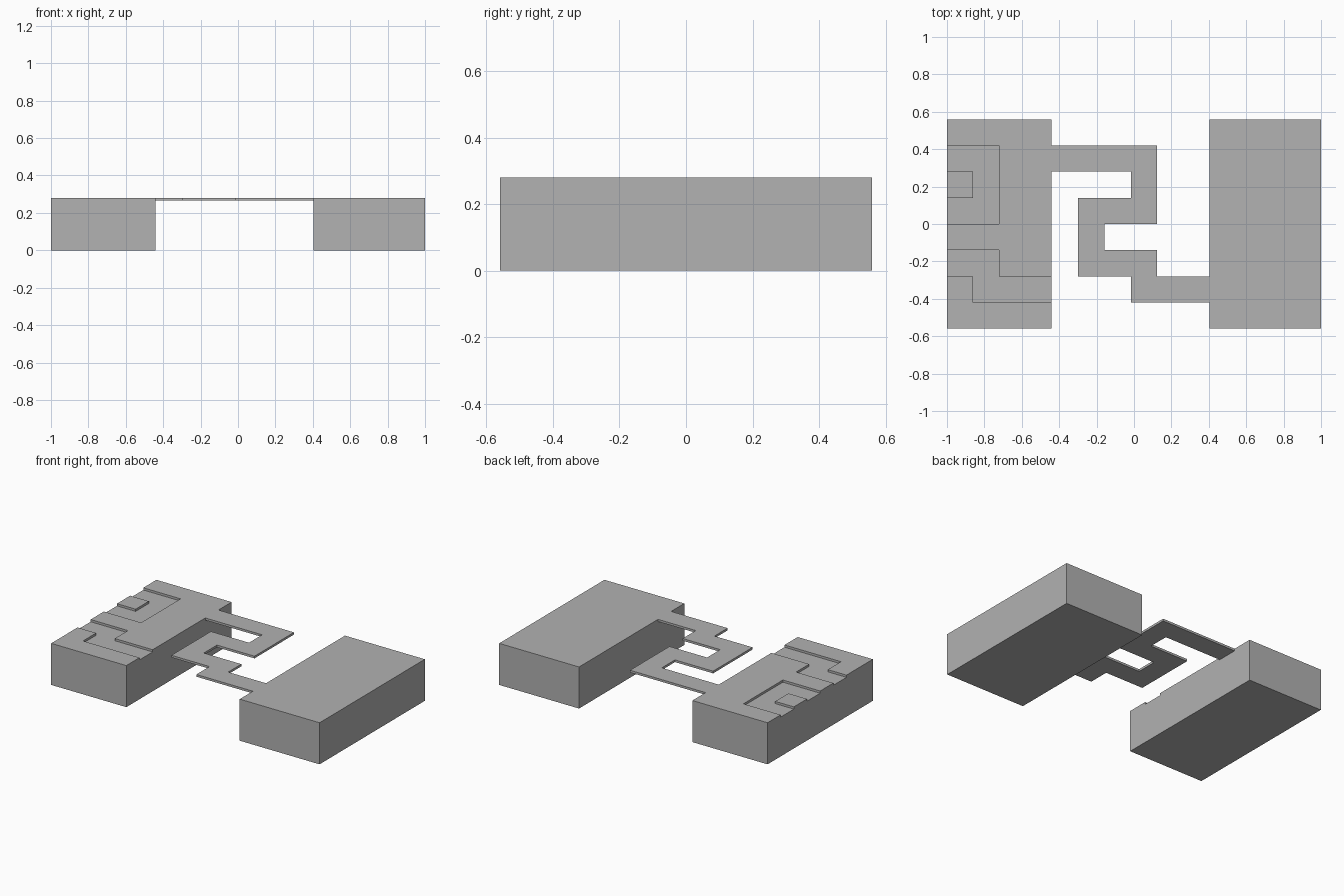
import bpy
import bmesh

if "Cube" in bpy.data.objects:
    bpy.data.objects.remove(bpy.data.objects["Cube"], do_unlink=True)

HEIGHT = 0.28        # height of both blocks
PLATE = 0.015        # thickness of the bridge and depth of its slot
DEPTH = 0.56         # half the depth in y
LEFT, RIGHT = -0.44, 0.405   # inner walls of the two blocks
U = 0.14             # path width

grey = bpy.data.materials.new("plain_grey")
grey.use_nodes = True
grey.diffuse_color = (0.445, 0.445, 0.445, 1)
grey.node_tree.nodes["Principled BSDF"].inputs["Base Color"].default_value = grey.diffuse_color


def prism(name, outline, z0, z1):
    """Extrude a flat outline from z0 up to z1."""
    bm = bmesh.new()
    face = bm.faces.new([bm.verts.new((x, y, z0)) for x, y in outline])
    top = bmesh.ops.extrude_face_region(bm, geom=[face])["geom"]
    verts = [g for g in top if isinstance(g, bmesh.types.BMVert)]
    bmesh.ops.translate(bm, vec=(0, 0, z1 - z0), verts=verts)
    bmesh.ops.recalc_face_normals(bm, faces=bm.faces)
    mesh = bpy.data.meshes.new(name)
    bm.to_mesh(mesh)
    bm.free()
    mesh.materials.append(grey)
    obj = bpy.data.objects.new(name, mesh)
    bpy.context.collection.objects.link(obj)
    return obj


def block(name, x0, x1):
    corners = [(x0, -DEPTH), (x1, -DEPTH), (x1, DEPTH), (x0, DEPTH)]
    return prism(name, corners, 0, HEIGHT)


def winding_path(shift=0, overrun=0):
    """Outline of the winding strip, moved along x, with a longer right end."""
    a, b, c, d = -0.30, -0.157, -0.016, 0.123
    end = RIGHT + overrun
    points = [(LEFT, 3), (d, 3), (d, 0), (b, 0), (b, -1), (d, -1), (d, -2), (end, -2),
              (end, -3), (c, -3), (c, -2), (a, -2), (a, 1), (c, 1), (c, 2), (LEFT, 2)]
    return [(x + shift, row * U) for x, row in points]


# Blocks and the thin strip joining them
right_side_block = block("slotted_block", -1, LEFT)
block("plain_block", RIGHT, 1)
prism("bridge_strip", winding_path(), HEIGHT - PLATE, HEIGHT)

# Slot in the top of one block, repeating the strip one period along
cutter = prism("slot_cutter", winding_path(LEFT - RIGHT, 0.05), HEIGHT - PLATE, HEIGHT + 0.05)
cutter.hide_render = True
cut = right_side_block.modifiers.new("slot", "BOOLEAN")
cut.operation = "DIFFERENCE"
cut.solver = "EXACT"
cut.object = cutter
bpy.context.view_layer.objects.active = right_side_block
bpy.ops.object.modifier_apply(modifier=cut.name)
bpy.data.objects.remove(cutter, do_unlink=True)
